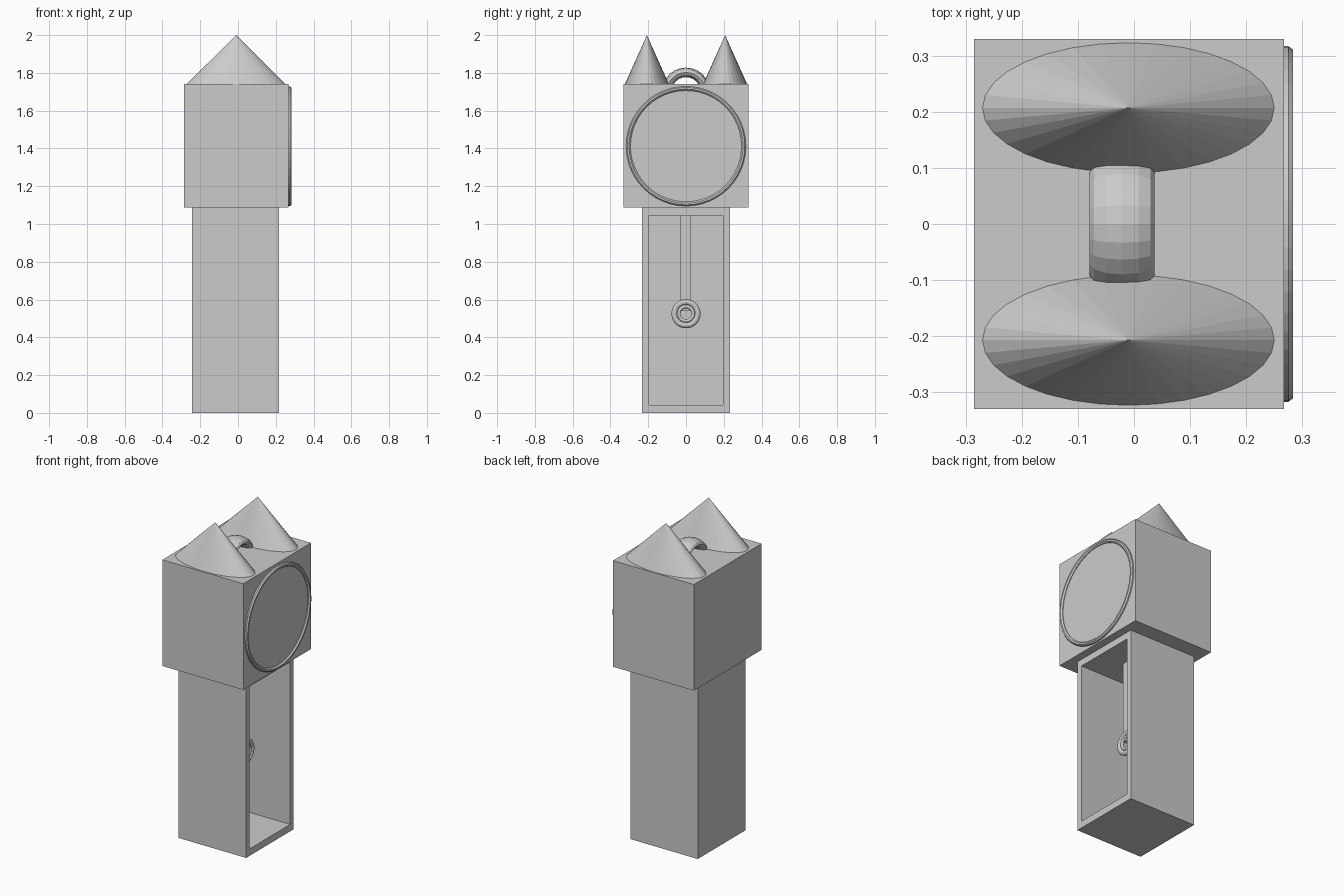
import bpy, bmesh, math
from mathutils import Matrix

if "Cube" in bpy.data.objects:
    bpy.data.objects.remove(bpy.data.objects["Cube"])


def make_object(name, bm):
    bmesh.ops.recalc_face_normals(bm, faces=bm.faces[:])
    mesh = bpy.data.meshes.new(name)
    bm.to_mesh(mesh)
    bm.free()
    obj = bpy.data.objects.new(name, mesh)
    bpy.context.collection.objects.link(obj)
    return obj


def box_bm(lo, hi):
    bm = bmesh.new()
    bmesh.ops.create_cube(bm, size=1)
    for v in bm.verts:
        v.co = [(a + b) / 2 + c * (b - a) for a, b, c in zip(lo, hi, v.co)]
    return bm


def lathe_x(name, profile, center, steps):
    """Spin a closed (radius, x) profile around the x axis."""
    bm = bmesh.new()
    rings = []
    for i in range(steps):
        a = 2 * math.pi * i / steps
        rings.append([bm.verts.new((center[0] + x, center[1] + r * math.cos(a),
                                    center[2] + r * math.sin(a))) for r, x in profile])
    n = len(profile)
    for i in range(steps):
        p, q = rings[i], rings[(i + 1) % steps]
        for j in range(n):
            k = (j + 1) % n
            bm.faces.new((p[j], p[k], q[k], q[j]))
    return make_object(name, bm)


def tube(major, minor, x_scale=1, sides=12):
    """Round profile for a torus, stretched along its axis."""
    return [(major + minor * math.cos(2 * math.pi * i / sides),
             x_scale * minor * math.sin(2 * math.pi * i / sides)) for i in range(sides)]


# Long case, open at the +x side
bm = box_bm((-0.243, -0.232, 0), (0.218, 0.232, 1.087))
front = max(bm.faces, key=lambda f: f.calc_center_median().x)
bmesh.ops.inset_region(bm, faces=[front], thickness=0.035)
for v in front.verts:
    v.co.y = math.copysign(0.197, v.co.y)
    v.co.z = 0.043 if v.co.z < 0.5 else 1.045
result = bmesh.ops.extrude_discrete_faces(bm, faces=[front])
for v in result["faces"][0].verts:
    v.co.x = -0.205
make_object("case", bm)

# Clock head
make_object("head", box_bm((-0.285, -0.33, 1.087), (0.267, 0.33, 1.742)))

# Raised rim and dial plate
lathe_x("dial_rim", [(0.317, 0), (0.317, 0.009), (0.311, 0.017), (0.302, 0.017),
                     (0.294, 0.009), (0.294, 0)], (0.266, 0, 1.412), 48)
bm = bmesh.new()
bmesh.ops.create_cone(bm, cap_ends=True, segments=48, radius1=0.296, radius2=0.296, depth=0.01,
                      matrix=Matrix.Translation((0.266, 0, 1.412)) @ Matrix.Rotation(math.pi / 2, 4, 'Y'))
make_object("dial", bm)

# Stretched roof cones
for side, label in ((-1, "left"), (1, "right")):
    bm = bmesh.new()
    bmesh.ops.create_cone(bm, cap_ends=True, segments=32, radius1=1, radius2=0, depth=1,
                          matrix=Matrix.Translation((-0.01, side * 0.207, 1.871))
                          @ Matrix.Diagonal((0.26, 0.116, 0.258, 1)))
    make_object("roof_cone_" + label, bm)

# Carrying handle, half sunk into the head
lathe_x("handle", tube(0.1016, 0.0254, 2.28), (-0.021, 0, 1.701), 24)

# Pendulum rod and bob rings
make_object("pendulum_rod", box_bm((0.02, -0.03, 0.54), (0.055, 0.027, 1.05)))
lathe_x("bob_outer_ring", tube(0.0616, 0.0154), (0.05, 0, 0.525), 32)
lathe_x("bob_inner_ring", tube(0.038, 0.0095), (0.055, 0, 0.525), 32)
